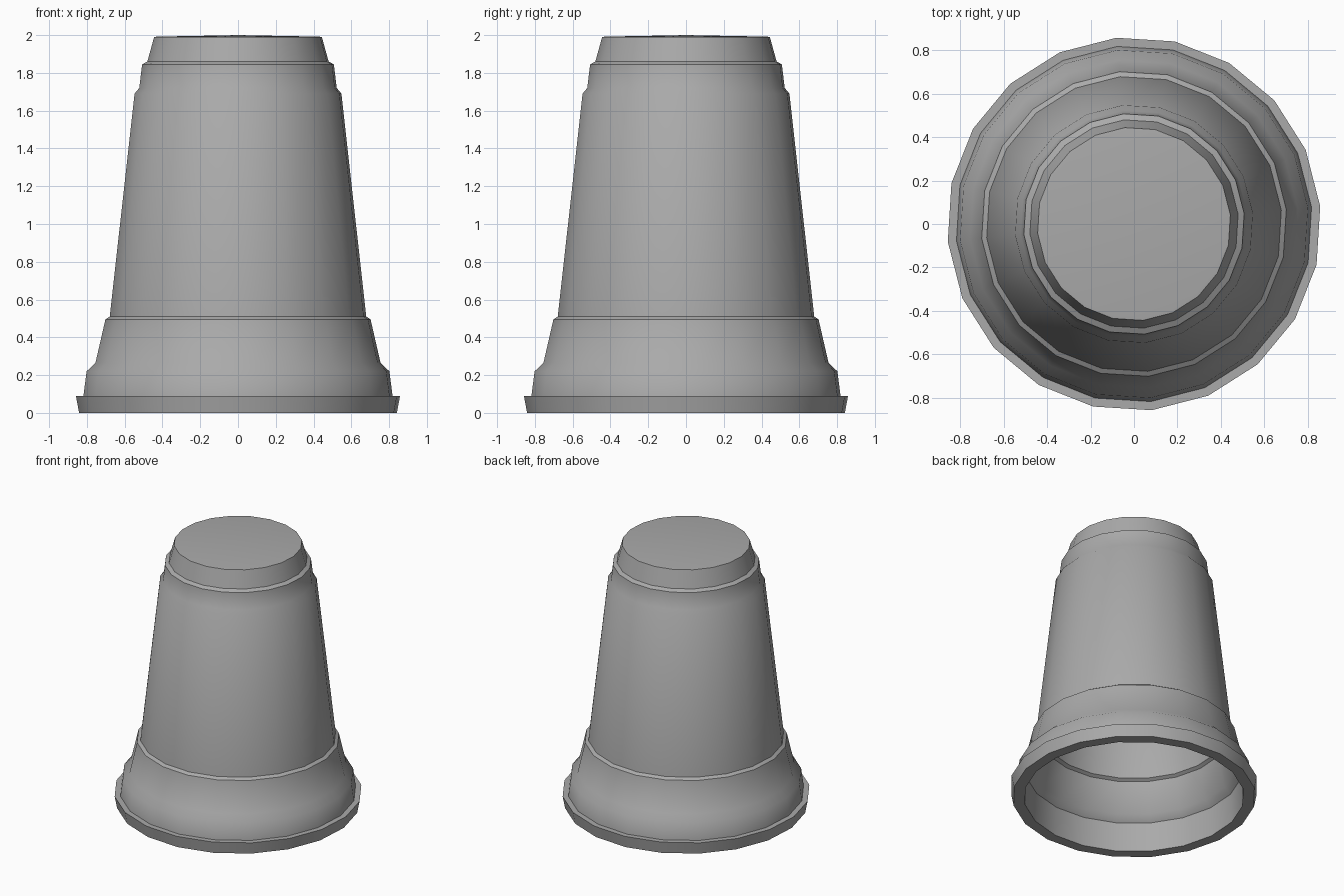
import bpy, bmesh, math

SIDES = 20
TURN = math.radians(5.4)
WALL = 0.05

default = bpy.data.objects.get("Cube")
if default:
    bpy.data.objects.remove(default)

# Matte grey plastic
grey = bpy.data.materials.new("grey")
grey.use_nodes = True
colour = (0.4, 0.4, 0.4, 1)
grey.diffuse_color = colour
grey.node_tree.nodes["Principled BSDF"].inputs["Base Color"].default_value = colour

# Outer wall (radius, height): lip, stepped shoulder, tapered body, stepped foot
lip = [(0.845, 0), (0.862, 0.09)]
wall = [(0.822, 0.09), (0.805, 0.22), (0.758, 0.265), (0.705, 0.495),
        (0.682, 0.51), (0.55, 1.69), (0.525, 1.72), (0.51, 1.845),
        (0.482, 1.86), (0.446, 1.99)]
# Inner wall follows the outer one, down to the open mouth
inner = [(r - WALL, min(z, 1.93)) for r, z in reversed(wall[1:])]
mouth = [(0.765, 0)]
base_edge = [(0.43, 1.992)]
profile = lip + wall + base_edge

bm = bmesh.new()


def ring(radius, height):
    angles = [TURN + math.tau * i / SIDES for i in range(SIDES)]
    return [bm.verts.new((radius * math.cos(a), radius * math.sin(a), height)) for a in angles]


def bridge(a, b):
    for i in range(SIDES):
        j = (i + 1) % SIDES
        bm.faces.new((a[i], a[j], b[j], b[i]))


def cap(loop, height):
    tip = bm.verts.new((0, 0, height))
    for i in range(SIDES):
        bm.faces.new((loop[i], loop[(i + 1) % SIDES], tip))


# Shell: from the inside of the base, round the mouth, up to the base disc
loops = [ring(r, z) for r, z in inner + mouth + profile]
for a, b in zip(loops, loops[1:]):
    bridge(a, b)
cap(loops[0], 1.93)
cap(loops[-1], 2.0)
bmesh.ops.recalc_face_normals(bm, faces=bm.faces)

mesh = bpy.data.meshes.new("cup")
bm.to_mesh(mesh)
bm.free()
mesh.materials.append(grey)
cup = bpy.data.objects.new("cup", mesh)
bpy.context.collection.objects.link(cup)
bpy.context.view_layer.objects.active = cup
cup.select_set(True)
bpy.ops.object.shade_smooth_by_angle(angle=math.radians(40))
